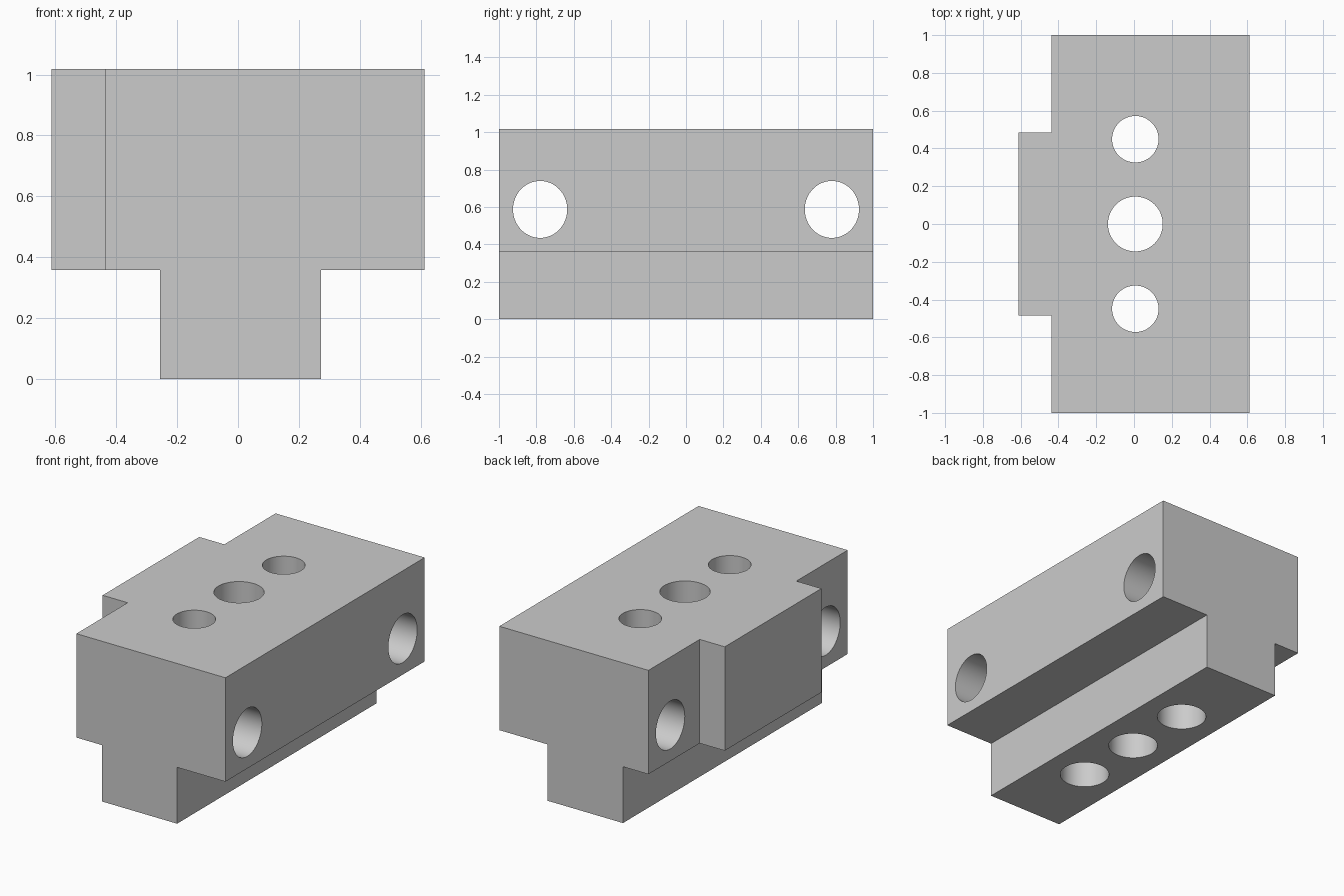
import bpy, bmesh
from math import pi, radians
from mathutils import Vector

cube = bpy.data.objects.get("Cube")
if cube:
    bpy.data.objects.remove(cube, do_unlink=True)

grey = bpy.data.materials.new("plain_grey")
grey.use_nodes = True
grey.diffuse_color = (0.6, 0.6, 0.6, 1)
grey.node_tree.nodes["Principled BSDF"].inputs["Base Color"].default_value = (0.6, 0.6, 0.6, 1)

TOP, SHELF = 1.018, 0.358      # top of the head, underside of the head
HEAD_R, HEAD_L = -0.436, 0.612 # sides of the head
STEM_R, STEM_L = -0.257, 0.272 # sides of the stem
PAD_HALF, PAD_OUT = 0.485, 0.176
HOLE_X = 0.007

# T-shaped profile, extruded from front to back
profile = [(STEM_R, 0), (STEM_L, 0), (STEM_L, SHELF), (HEAD_L, SHELF),
           (HEAD_L, TOP), (HEAD_R, TOP), (HEAD_R, SHELF), (STEM_R, SHELF)]
bm = bmesh.new()
front = bm.faces.new([bm.verts.new((x, -1, z)) for x, z in profile])
back = bmesh.ops.extrude_face_region(bm, geom=[front], use_keep_orig=True)
bmesh.ops.translate(bm, vec=(0, 2, 0),
                    verts=[g for g in back["geom"] if isinstance(g, bmesh.types.BMVert)])

# Side pad, pulled out of the middle of the head's side
for y in (-PAD_HALF, PAD_HALF):
    bmesh.ops.bisect_plane(bm, geom=bm.verts[:] + bm.edges[:] + bm.faces[:],
                           plane_co=(0, y, 0), plane_no=(0, 1, 0))
bmesh.ops.recalc_face_normals(bm, faces=bm.faces)
side = [f for f in bm.faces if f.normal.x < -0.9
        and abs(f.calc_center_median().y) < 0.1 and f.calc_center_median().z > SHELF]
pad = bmesh.ops.extrude_discrete_faces(bm, faces=side)["faces"]
bmesh.ops.translate(bm, vec=(-PAD_OUT, 0, 0), verts=pad[0].verts[:])
bmesh.ops.recalc_face_normals(bm, faces=bm.faces)

mesh = bpy.data.meshes.new("t_block")
bm.to_mesh(mesh)
bm.free()
block = bpy.data.objects.new("t_block", mesh)
bpy.context.collection.objects.link(block)
mesh.materials.append(grey)


def drill(name, start, end, radius, stretch=1.0):
    """Cut a round hole between two points."""
    start, end = Vector(start), Vector(end)
    axis = end - start
    bpy.ops.mesh.primitive_cylinder_add(vertices=64, radius=radius, depth=axis.length,
                                        location=(start + end) / 2)
    cutter = bpy.context.object
    cutter.name = name
    cutter.hide_render = True
    if abs(axis.x) > 0:
        cutter.rotation_euler.y = pi / 2
        cutter.scale.x = stretch
    cutter.data.materials.append(grey)
    cut = block.modifiers.new(name, "BOOLEAN")
    cut.operation, cut.solver, cut.object = "DIFFERENCE", "EXACT", cutter
    bpy.context.view_layer.objects.active = block
    bpy.ops.object.modifier_apply(modifier=name)
    bpy.data.objects.remove(cutter, do_unlink=True)


# Vertical holes: plain centre hole, outer ones wider through the stem
drill("centre_hole", (HOLE_X, 0, -0.2), (HOLE_X, 0, 1.2), 0.145)
for y in (-0.449, 0.449):
    drill("outer_hole", (HOLE_X, y, -0.2), (HOLE_X, y, 1.2), 0.123)
    drill("wide_hole", (HOLE_X, y, -0.2), (HOLE_X, y, SHELF), 0.145)

# Cross holes through the head, slightly taller than wide
for y in (-0.78, 0.78):
    drill("cross_hole", (-1, y, 0.587), (1, y, 0.587), 0.145, 1.05)

bpy.ops.object.select_all(action="DESELECT")
block.select_set(True)
bpy.context.view_layer.objects.active = block
bpy.ops.object.shade_smooth_by_angle(angle=radians(30))
